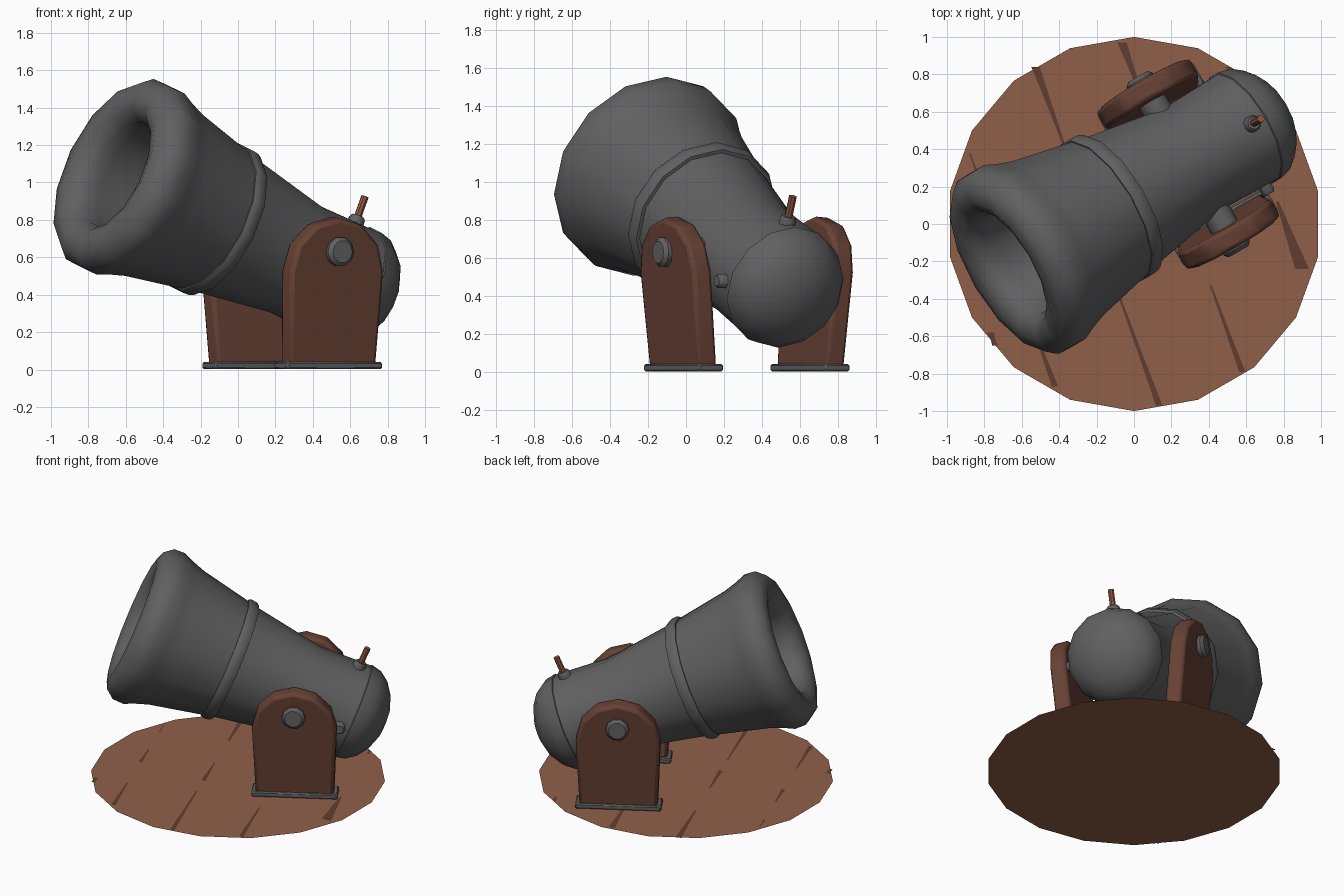
import bpy, bmesh, math
from mathutils import Matrix, Vector

if "Cube" in bpy.data.objects:
    bpy.data.objects.remove(bpy.data.objects["Cube"])


def material(name, rgb):
    m = bpy.data.materials.new(name)
    m.diffuse_color = (*rgb, 1)
    m.use_nodes = True
    m.node_tree.nodes["Principled BSDF"].inputs["Base Color"].default_value = m.diffuse_color
    return m


IRON = material("dark_iron", (0.118, 0.118, 0.12))
WOOD = material("dark_wood", (0.135, 0.053, 0.035))
DECK = material("deck_wood", (0.28, 0.118, 0.066))
GAP = material("plank_gap", (0.12, 0.047, 0.03))
FUSE = material("fuse_brown", (0.28, 0.1, 0.055))


def finish(name, bm, mat, matrix=Matrix(), bevel=0, segments=2, smooth=40):
    bmesh.ops.recalc_face_normals(bm, faces=bm.faces)
    me = bpy.data.meshes.new(name)
    bm.to_mesh(me)
    bm.free()
    me.materials.append(mat)
    ob = bpy.data.objects.new(name, me)
    bpy.context.collection.objects.link(ob)
    ob.matrix_world = matrix
    if bevel:
        mod = ob.modifiers.new("bevel", 'BEVEL')
        mod.width, mod.segments, mod.limit_method = bevel, segments, 'ANGLE'
    if smooth:
        bpy.ops.object.select_all(action='DESELECT')
        ob.select_set(True)
        bpy.context.view_layer.objects.active = ob
        bpy.ops.object.shade_smooth_by_angle(angle=math.radians(smooth))
    return ob


def lathe(name, profile, sides, mat, matrix):
    """Revolve (radius, z) points about local z; radius 0 closes to a pole."""
    bm = bmesh.new()
    rings = []
    for r, z in profile:
        if r == 0:
            rings.append([bm.verts.new((0, 0, z))] * sides)
        else:
            rings.append([bm.verts.new((r * math.cos(a), r * math.sin(a), z))
                          for a in (2 * math.pi * i / sides for i in range(sides))])
    for a, b in zip(rings, rings[1:]):
        for i in range(sides):
            j = (i + 1) % sides
            quad = list(dict.fromkeys((a[i], a[j], b[j], b[i])))
            bm.faces.new(quad)
    return finish(name, bm, mat, matrix)


# Frame of the barrel: local z runs to the breech, local x is up
yaw, tilt = math.radians(30.5), math.radians(22.7)
back = Vector((math.cos(tilt) * math.cos(yaw), math.cos(tilt) * math.sin(yaw), -math.sin(tilt)))
up = Vector((math.sin(tilt) * math.cos(yaw), math.sin(tilt) * math.sin(yaw), math.cos(tilt)))
side = back.cross(up)
barrel_frame = Matrix.Translation((-0.6, -0.19, 1.03)) @ Matrix((up, side, back)).transposed().to_4x4()

# Barrel: bore, rounded muzzle lip, tapering tube
lip = [(0.43 + 0.127 * math.cos(a), 0.127 * math.sin(a))
       for a in (math.radians(160 + 36 * i) for i in range(7))]
lip.append((0.52, 0.11))
lathe("barrel", [(0, 0.95), (0.27, 0.95), (0.31, 0.3)] + lip +
      [(0.49, 0.2), (0.395, 0.66), (0.32, 1.12), (0.33, 1.5), (0, 1.5)],
      14, IRON, barrel_frame)

# Raised band around the tube
lathe("barrel_band", [(0.38, 0.55), (0.425, 0.555), (0.434, 0.575), (0.43, 0.61),
                      (0.418, 0.635), (0.37, 0.64)], 14, IRON, barrel_frame)

# Flattened breech dome
dome = [(0.337 * math.cos(a), 1.5 + 0.24 * math.sin(a))
        for a in (math.radians(18 * i) for i in range(5))]
lathe("breech_dome", [(0.32, 1.49)] + dome + [(0, 1.74)], 14, IRON, barrel_frame)

# Fuse vent on top, fuse, and small stud on the side
vent = barrel_frame @ Matrix.Translation((0, 0, 1.41)) @ Matrix.Rotation(math.pi / 2, 4, 'Y')
lathe("fuse_vent", [(0.045, 0.3), (0.045, 0.345), (0.035, 0.362), (0, 0.362)], 10, IRON, vent)
lathe("fuse", [(0.021, 0.34), (0.021, 0.475), (0, 0.475)], 8, FUSE, vent)
stud = barrel_frame @ Matrix.Translation((0, 0, 1.43)) @ Matrix.Rotation(-math.pi / 2, 4, 'X')
lathe("side_stud", [(0.04, 0.3), (0.04, 0.355), (0.03, 0.37), (0, 0.37)], 8, IRON, stud)

# Carriage frame: x along the barrel, y across
carriage = Matrix.Translation((0.29, 0.32, 0)) @ Matrix.Rotation(math.radians(30), 4, 'Z')

# Trunnion through both cheeks
lathe("trunnion", [(0, -0.54), (0.06, -0.54), (0.08, -0.52), (0.08, 0.52), (0.06, 0.54), (0, 0.54)],
      10, IRON, carriage @ Matrix.Translation((0, 0, 0.63)) @ Matrix.Rotation(math.pi / 2, 4, 'X'))

for k, label in ((-1, "front"), (1, "rear")):
    place = carriage @ Matrix.Translation((0, k * 0.385, 0))
    # Arched cheek, leaning outward
    outline = [(0.265, 0.02)]
    outline += [(0.287 * math.cos(a), 0.53 + 0.287 * math.sin(a))
                for a in (math.pi * i / 6 for i in range(7))]
    outline += [(-0.265, 0.02)]
    bm = bmesh.new()
    face = bm.faces.new([bm.verts.new((x, -0.057, z)) for x, z in outline])
    ext = bmesh.ops.extrude_face_region(bm, geom=[face])
    bmesh.ops.translate(bm, vec=(0, 0.114, 0),
                        verts=[v for v in ext["geom"] if isinstance(v, bmesh.types.BMVert)])
    finish(label + "_cheek", bm, WOOD, place @ Matrix.Rotation(math.radians(-5.2 * k), 4, 'X'),
           bevel=0.022)
    # Iron foot plate
    bm = bmesh.new()
    bmesh.ops.create_cube(bm, size=1, matrix=Matrix.Translation((0, 0, 0.021)) @
                          Matrix.Diagonal((0.585, 0.15, 0.038, 1)))
    finish(label + "_foot_plate", bm, IRON, place, bevel=0.008, segments=1)

# Round deck
bm = bmesh.new()
bmesh.ops.create_circle(bm, cap_ends=True, segments=18, radius=1)
for f in bm.faces:
    if f.normal.z < 0:
        f.normal_flip()
finish("deck", bm, DECK, smooth=0)

# Dark tapered gaps between planks: (line offset, y start, y end, width at each end)
gaps = [(-0.53, 0.84, 0.42, 0.045, 0.015), (-0.53, 0.08, -0.2, 0.01, 0.035),
        (-0.53, -0.36, -0.97, 0.012, 0.035), (-0.02, 0.97, 0.68, 0.05, 0.02),
        (-0.02, 0.45, 0.25, 0.01, 0.03), (-0.02, -0.33, -0.79, 0.012, 0.035),
        (0.5, 0.84, 0.78, 0.03, 0.01), (0.5, 0.12, -0.24, 0.015, 0.075),
        (-1.05, 0.38, 0.27, 0.008, 0.015), (-1.05, 0.0, -0.2, 0.012, 0.03),
        (-1.05, -0.52, -0.87, 0.012, 0.035), (-1.29, -0.58, -0.65, 0.04, 0.03)]
bm = bmesh.new()
for c, y0, y1, w0, w1 in gaps:
    ym, wm = (y0 + y1) / 2, max(w0, w1) * 0.6
    rows = [(c + (0.85 - y) * 0.365, y, w / 2) for y, w in ((y0, w0), (ym, wm), (y1, w1))]
    pts = [(x - w, y) for x, y, w in rows] + [(x + w, y) for x, y, w in reversed(rows)]
    bm.faces.new([bm.verts.new((x, y, 0.003)) for x, y in pts])
finish("plank_gaps", bm, GAP, smooth=0)
for name in ("deck", "plank_gaps"):
    me = bpy.data.objects[name].data
    if me.polygons[0].normal.z < 0:
        me.flip_normals()
